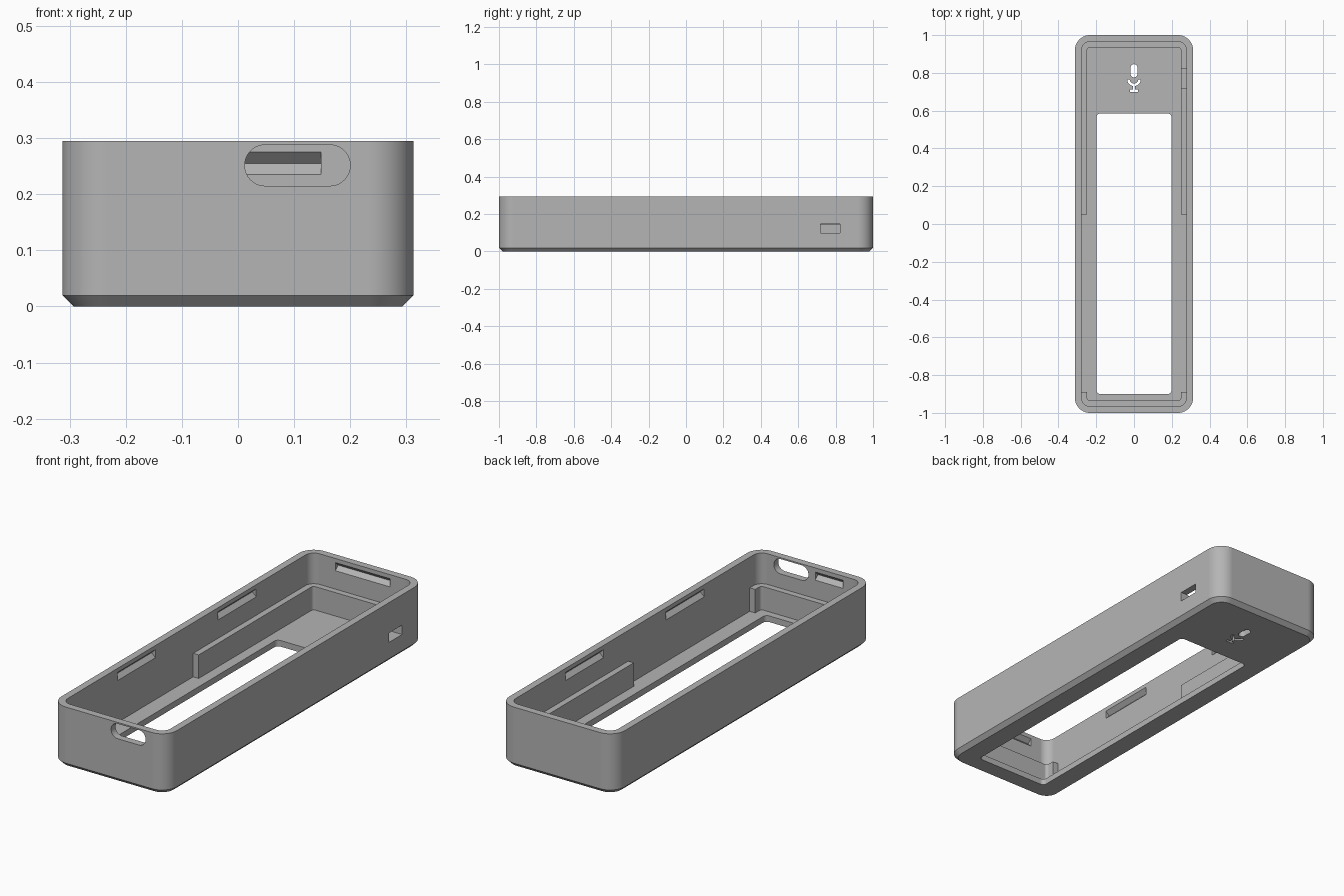
import bpy, bmesh
from math import pi, sin, cos, radians
from mathutils import Matrix, Vector

if "Cube" in bpy.data.objects:
    bpy.data.objects.remove(bpy.data.objects["Cube"])

HX, HY, TOP = 0.313, 1.0, 0.295      # outer half width, half length, height
WALL, LEDGE, FLOOR, SHELF = 0.035, 0.03, 0.03, 0.145
CORNER, CHAMFER = 0.08, 0.02

grey = bpy.data.materials.new("plain_grey")
grey.use_nodes = True
colour = (0.46, 0.46, 0.46, 1)
grey.diffuse_color = colour
grey.node_tree.nodes["Principled BSDF"].inputs["Base Color"].default_value = colour


def rounded(x0, x1, y0, y1, r, steps=10):
    """Counter-clockwise rounded rectangle outline."""
    centres = [(x1 - r, y1 - r), (x0 + r, y1 - r), (x0 + r, y0 + r), (x1 - r, y0 + r)]
    return [(cx + r * cos(pi / 2 * (q + i / steps)), cy + r * sin(pi / 2 * (q + i / steps)))
            for q, (cx, cy) in enumerate(centres) for i in range(steps + 1)]


def inset_outline(d):
    return rounded(-HX + d, HX - d, -HY + d, HY - d, CORNER - d)


def loft(name, rings, matrix=Matrix()):
    """Closed solid through matching outlines given as (outline, height)."""
    bm = bmesh.new()
    loops = [[bm.verts.new((x, y, z)) for x, y in pts] for pts, z in rings]
    n = len(loops[0])
    for a, b in zip(loops, loops[1:]):
        for i in range(n):
            j = (i + 1) % n
            bm.faces.new((a[i], a[j], b[j], b[i]))
    bm.faces.new(loops[0][::-1])
    bm.faces.new(loops[-1])
    bmesh.ops.remove_doubles(bm, verts=bm.verts, dist=1e-5)
    bmesh.ops.recalc_face_normals(bm, faces=bm.faces)
    mesh = bpy.data.meshes.new(name)
    bm.to_mesh(mesh)
    bm.free()
    mesh.transform(matrix)
    mesh.materials.append(grey)
    obj = bpy.data.objects.new(name, mesh)
    bpy.context.collection.objects.link(obj)
    return obj


def cut(pts, z0, z1, matrix=Matrix()):
    """Subtract an extruded outline from the case."""
    cutter = loft("cutter", [(pts, z0), (pts, z1)], matrix)
    cutter.hide_render = True
    mod = case.modifiers.new("cut", 'BOOLEAN')
    mod.operation, mod.solver, mod.object = 'DIFFERENCE', 'EXACT', cutter
    bpy.ops.object.modifier_apply(modifier=mod.name)
    bpy.data.objects.remove(cutter)


def box(x0, x1, y0, y1):
    return [(x0, y0), (x1, y0), (x1, y1), (x0, y1)]


def snap_groove(centre, outward, length):
    """V-shaped groove in the inside of a wall."""
    out, up = Vector(outward), Vector((0, 0, 1))
    m = Matrix((out, up, out.cross(up))).transposed().to_4x4()
    m.translation = centre
    cut([(-0.01, -0.03), (0.02, 0), (-0.01, 0.03)], -length / 2, length / 2, m)


# Outer shell with chamfered bottom
case = loft("case_shell", [(inset_outline(CHAMFER), 0), (inset_outline(0), CHAMFER),
                           (inset_outline(0), TOP)])
bpy.context.view_layer.objects.active = case
case.select_set(True)

# Cavity, leaving an inner ledge around the back half and the front end
cut(inset_outline(WALL), SHELF, 0.4)
cut(inset_outline(WALL + LEDGE), FLOOR, 0.2)
cut(box(-HX + WALL, HX - WALL, -0.89, 0.05), FLOOR, 0.2)

# Long window in the floor
cut(rounded(-0.198, 0.198, -0.9, 0.585, 0.02, 6), -0.1, 0.1)

# Microphone-shaped opening: capsule, cradle, stem and foot
cut(rounded(-0.018, 0.018, 0.776, 0.846, 0.0179, 8), -0.1, 0.1)
arc = [radians(180 + 15 * i) for i in range(13)]
cradle = [(r * cos(a), 0.766 + r * sin(a))
          for r, angles in ((0.036, arc), (0.023, arc[::-1])) for a in angles]
cut(cradle, -0.1, 0.1)
cut(box(-0.006, 0.006, 0.704, 0.738), -0.1, 0.1)
cut(box(-0.02, 0.02, 0.7, 0.711), -0.1, 0.1)

# Side port, notching the ledge, and oval front port
cut(box(0.23, 0.4, 0.72, 0.823), 0.1, SHELF + 0.001)
front = Matrix.Rotation(pi / 2, 4, 'X')
cut(rounded(0.012, 0.2, 0.215, 0.288, 0.0364), 0.9, 1.1, front)

# Snap grooves
GZ = 0.255
for side in (-1, 1):
    for y in (-0.39, 0.39):
        snap_groove((side * (HX - WALL), y, GZ), (side, 0, 0), 0.295)
snap_groove((0, HY - WALL, GZ), (0, 1, 0), 0.295)
snap_groove((-0.1, -HY + WALL, GZ), (0, -1, 0), 0.15)

# Smooth corners, crisp edges
bpy.ops.object.shade_smooth_by_angle(angle=radians(30))
case.modifiers.new("even_shading", 'WEIGHTED_NORMAL').keep_sharp = True
